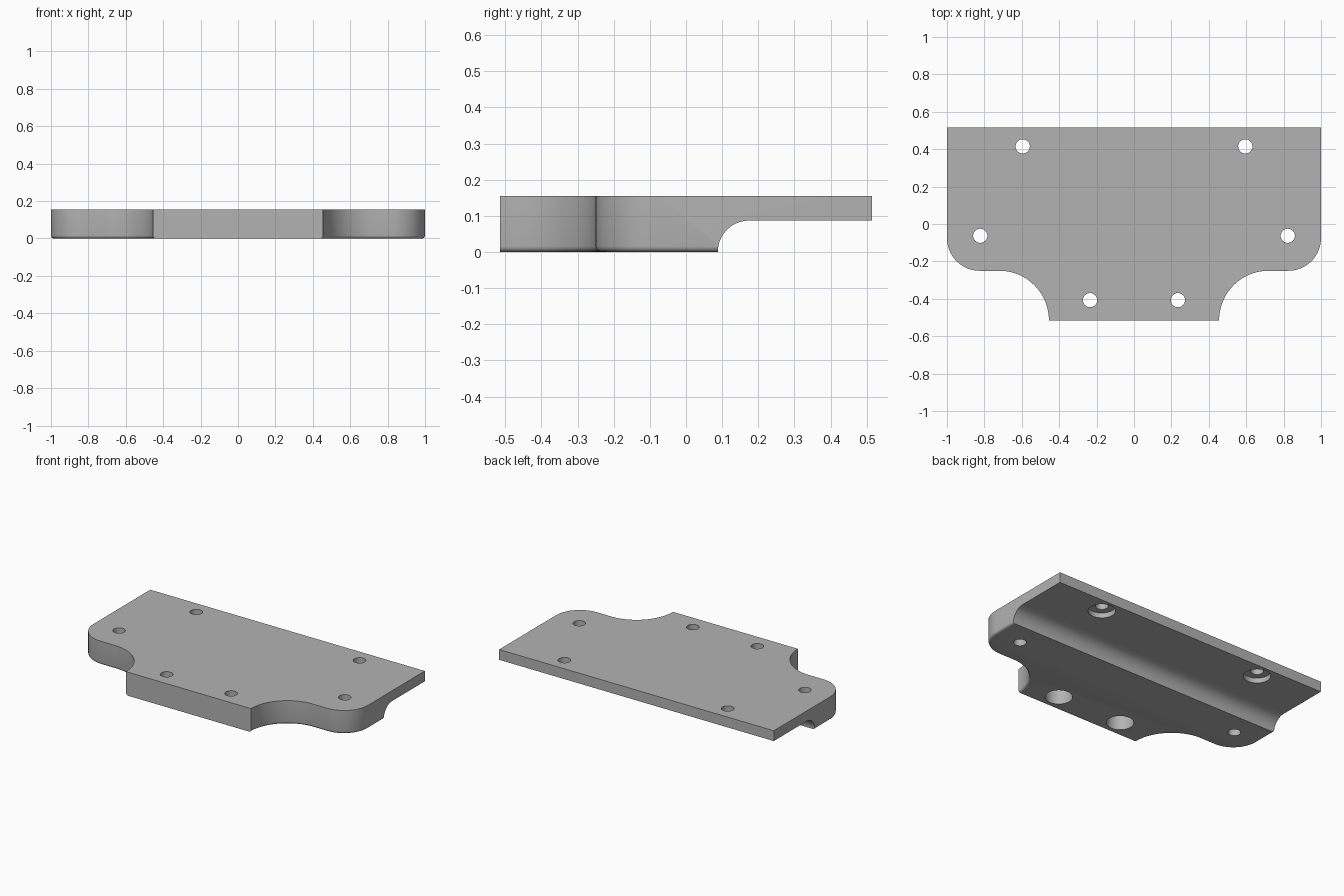
import bpy, bmesh, math

if "Cube" in bpy.data.objects:
    bpy.data.objects.remove(bpy.data.objects["Cube"])

TOP, HALF_Y = 0.155, 0.515
grey = bpy.data.materials.new("plain grey")
grey.diffuse_color = (0.45, 0.45, 0.45, 1)
grey.use_nodes = True
grey.node_tree.nodes["Principled BSDF"].inputs["Base Color"].default_value = grey.diffuse_color


def arc(cx, cy, r, a0, a1, n=20):
    """Points along a circular arc, angles in degrees."""
    return [(cx + r * math.cos(math.radians(a0 + (a1 - a0) * i / n)),
             cy + r * math.sin(math.radians(a0 + (a1 - a0) * i / n))) for i in range(n + 1)]


def prism(name, points, place, shift, fillet=0):
    """Extrude a closed profile; optionally round its lower rim except front and back."""
    bm = bmesh.new()
    face = bm.faces.new([bm.verts.new(place(*p)) for p in points])
    ext = bmesh.ops.extrude_face_region(bm, geom=[face])
    bmesh.ops.translate(bm, vec=shift, verts=[g for g in ext["geom"] if isinstance(g, bmesh.types.BMVert)])
    bmesh.ops.recalc_face_normals(bm, faces=bm.faces)
    if fillet:
        rim = [e for e in bm.edges if all(v.co.z < 1e-5 for v in e.verts)
               and not all(abs(v.co.y) > HALF_Y - 1e-4 for v in e.verts)]
        bmesh.ops.bevel(bm, geom=rim, offset=fillet, segments=4, profile=0.5, affect='EDGES')
    me = bpy.data.meshes.new(name)
    bm.to_mesh(me)
    bm.free()
    me.materials.append(grey)
    ob = bpy.data.objects.new(name, me)
    bpy.context.collection.objects.link(ob)
    return ob


# plate outline: right half from the front tab to the back corner, then mirrored
right = (arc(0.72, -0.515, 0.265, 180, 90) + arc(0.825, -0.075, 0.175, -90, 0) + [(1.0, HALF_Y)])
outline = right + [(-x, y) for x, y in reversed(right)]
plate = prism("mounting_plate", outline, lambda x, y: (x, y, 0), (0, 0, TOP), 0.016)

# underside relief along the back, with a concave curved step
relief = arc(0.175, 0, 0.087, 180, 90) + [(0.7, 0.087), (0.7, -0.1), (0.088, -0.1)]
cutters = [prism("relief_cutter", relief, lambda y, z: (-1.2, y, z), (2.4, 0, 0))]

# screw holes; the front and back pairs are counterbored from below
for hx, hy, bored in ((0.595, 0.415, True), (0.822, -0.063, False), (0.235, -0.407, True)):
    for side in (-1, 1):
        cutters.append(prism("hole_cutter", arc(side * hx, hy, 0.038, 0, 360, 32)[:-1],
                             lambda x, y: (x, y, -0.1), (0, 0, 0.4)))
        if bored:
            cutters.append(prism("counterbore_cutter", arc(side * hx, hy, 0.081, 0, 360, 40)[:-1],
                                 lambda x, y: (x, y, -0.1), (0, 0, 0.22)))

bpy.context.view_layer.objects.active = plate
plate.select_set(True)
for c in cutters:
    mod = plate.modifiers.new("cut", 'BOOLEAN')
    mod.operation, mod.solver, mod.object = 'DIFFERENCE', 'EXACT', c
    bpy.ops.object.modifier_apply(modifier=mod.name)
for c in cutters:
    bpy.data.objects.remove(c, do_unlink=True)

bpy.ops.object.shade_smooth_by_angle(angle=math.radians(30))
